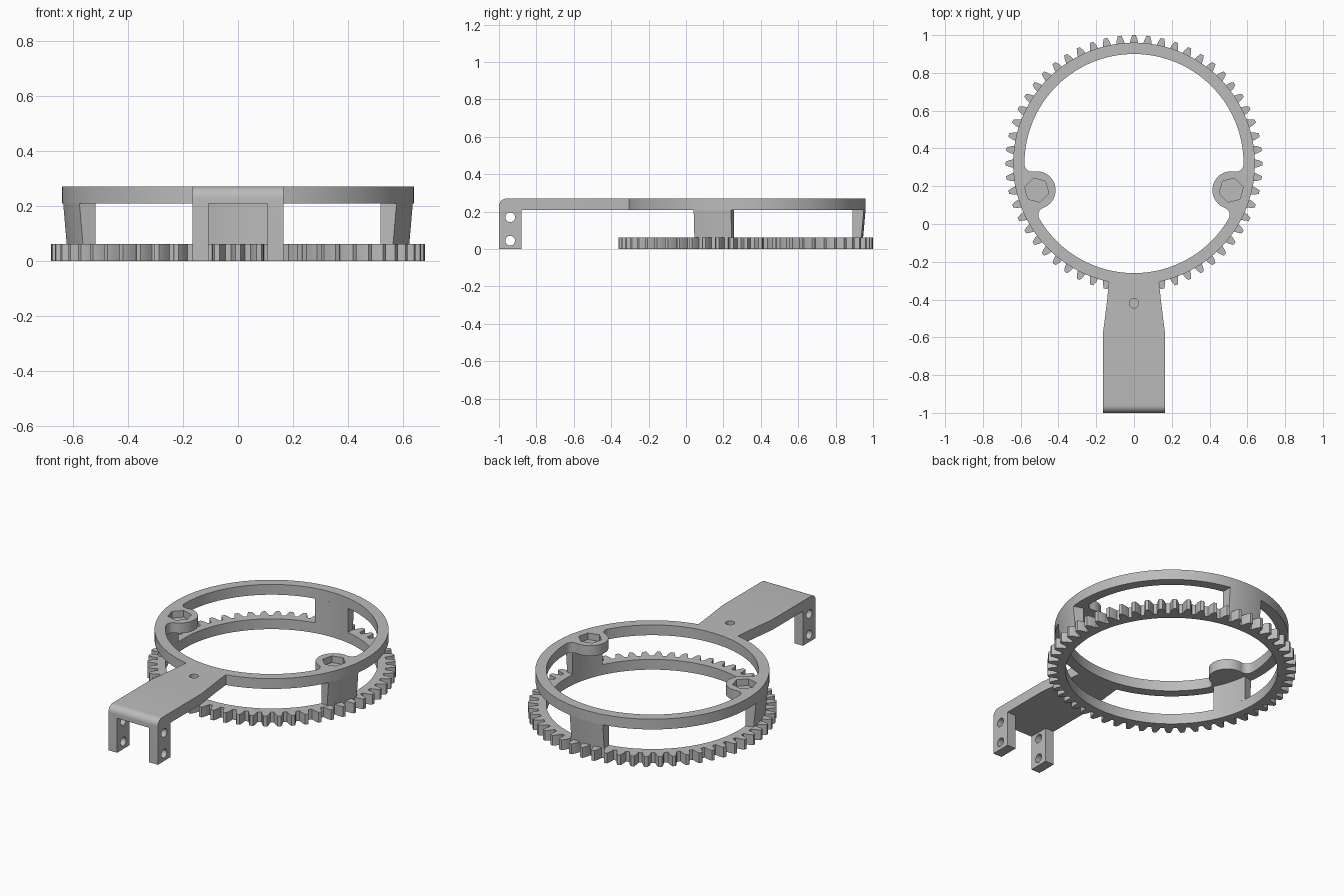
import bpy, bmesh, math
from mathutils import Vector

old = bpy.data.objects.get("Cube")
if old:
    bpy.data.objects.remove(old, do_unlink=True)

# Shared sizes
CY = 0.32                      # ring centre along y
R_IN, R_OUT, R_ROOT, R_TIP = 0.58, 0.64, 0.627, 0.68
GEAR_TOP, PLATE_LOW, PLATE_TOP = 0.062, 0.208, 0.27
TEETH = 56
BOSS_R, BOSS_DIST, BOSS_TILT = 0.1, 0.534, math.radians(-15.3)

grey = bpy.data.materials.new("plain_grey")
grey.use_nodes = True
grey.diffuse_color = (0.5, 0.5, 0.5, 1)
grey.node_tree.nodes["Principled BSDF"].inputs["Base Color"].default_value = (0.5, 0.5, 0.5, 1)


def polar(r, a, cx=0.0, cy=0.0):
    return Vector((cx + r * math.cos(a), cy + r * math.sin(a)))


def finish(name, bm):
    bmesh.ops.recalc_face_normals(bm, faces=bm.faces)
    mesh = bpy.data.meshes.new(name)
    bm.to_mesh(mesh)
    bm.free()
    mesh.materials.append(grey)
    obj = bpy.data.objects.new(name, mesh)
    bpy.context.collection.objects.link(obj)
    return obj


def prism(name, points, low, high, axis="z"):
    """Extrude a flat outline along z, or a (y, z) outline along x."""
    bm = bmesh.new()
    place = (lambda p, h: (p[0], p[1], h)) if axis == "z" else (lambda p, h: (h, p[0], p[1]))
    face = bm.faces.new([bm.verts.new(place(p, low)) for p in points])
    new = bmesh.ops.extrude_face_region(bm, geom=[face])["geom"]
    shift = Vector(place((0, 0), high - low))
    bmesh.ops.translate(bm, vec=shift, verts=[v for v in new if isinstance(v, bmesh.types.BMVert)])
    return finish(name, bm)


def disc(radius, centre, sides, turn=0.0):
    return [polar(radius, turn + math.tau * i / sides, *centre) for i in range(sides)]


def hoop(name, outer, inner, low, high):
    """Solid between two matching closed outlines."""
    bm = bmesh.new()
    loops = [[bm.verts.new((p[0], p[1], z)) for p in pts]
             for pts, z in ((outer, low), (outer, high), (inner, high), (inner, low))]
    n = len(outer)
    for a, b in zip(loops, loops[1:] + loops[:1]):
        for i in range(n):
            j = (i + 1) % n
            bm.faces.new((a[i], a[j], b[j], b[i]))
    return finish(name, bm)


def combine(obj, other, operation):
    mod = obj.modifiers.new("combine", "BOOLEAN")
    mod.operation, mod.solver, mod.object = operation, "EXACT", other
    bpy.context.view_layer.objects.active = obj
    bpy.ops.object.modifier_apply(modifier=mod.name)
    bpy.data.objects.remove(other, do_unlink=True)


# Toothed ring at the bottom
flank = [(R_ROOT, 0.025), (0.642, 0.0215), (0.657, 0.0184), (0.67, 0.0135), (R_TIP, 0.009)]
tooth = [(r, -w / r) for r, w in flank] + [(r, w / r) for r, w in reversed(flank)]
outer, inner = [], []
for k in range(TEETH):
    for r, a in tooth:
        angle = a + math.tau * k / TEETH
        outer.append(polar(r, angle, 0, CY))
        inner.append(polar(R_IN, angle, 0, CY))
gear = hoop("toothed_ring", outer, inner, 0, GEAR_TOP)

# Upper ring
SIDES = 144
upper = hoop("upper_frame", disc(R_OUT, (0, CY), SIDES), disc(R_IN, (0, CY), SIDES),
             PLATE_LOW, PLATE_TOP)

# Handle: rounded side profile with a gap that leaves two legs
EDGE = 0.04
corner = [polar(EDGE, math.pi - math.pi / 2 * i / 8, -1 + EDGE, PLATE_TOP - EDGE) for i in range(9)]
profile = [(-1, 0)] + corner + [(-0.585, PLATE_TOP), (-0.585, PLATE_LOW), (-0.88, PLATE_LOW), (-0.88, 0)]
handle = prism("handle", profile, -0.165, 0.165, "x")
gap = prism("gap", [(-1.1, -0.1), (-0.8, -0.1), (-0.8, PLATE_LOW), (-1.1, PLATE_LOW)], -0.107, 0.107, "x")
combine(handle, gap, "DIFFERENCE")
for z in (0.045, 0.17):
    combine(handle, prism("leg_hole", disc(0.026, (-0.94, z), 24), -0.3, 0.3, "x"), "DIFFERENCE")

# Neck narrowing from the handle to the ring
side = [(0.165, -0.585), (0.153, -0.49), (0.142, -0.4), (0.134, -0.32), (0.132, -0.285)]
neck = prism("neck", side + [(-x, y) for x, y in reversed(side)], PLATE_LOW, PLATE_TOP)
combine(upper, neck, "UNION")
combine(upper, handle, "UNION")
combine(upper, prism("neck_hole", disc(0.025, (0, -0.42), 24), PLATE_TOP - 0.03, 0.4), "DIFFERENCE")

# Screw bosses blended into the ring, each with a hexagonal recess
FILLET = 0.04
near, far = R_IN - FILLET, BOSS_R + FILLET
spread = math.acos((BOSS_DIST ** 2 + near ** 2 - far ** 2) / (2 * BOSS_DIST * near))
for tilt in (BOSS_TILT, math.pi - BOSS_TILT):
    centre = polar(BOSS_DIST, tilt, 0, CY)
    combine(upper, prism("boss", disc(BOSS_R, centre, 48, tilt), PLATE_LOW, PLATE_TOP), "UNION")
    for sign in (-1, 1):
        hub = polar(near, tilt + sign * spread, 0, CY)
        to_boss = centre - hub
        start = math.atan2(to_boss.y, to_boss.x)
        sweep = (tilt + sign * spread - start + math.pi) % math.tau - math.pi
        arc = [polar(FILLET, start + sweep * i / 8, *hub) for i in range(9)]
        web = arc + [polar(R_IN + 0.03, tilt + sign * spread, 0, CY),
                     polar(R_IN + 0.03, tilt, 0, CY), centre]
        combine(upper, prism("web", web, PLATE_LOW, PLATE_TOP), "UNION")
for tilt in (BOSS_TILT, math.pi - BOSS_TILT):
    centre = polar(BOSS_DIST, tilt, 0, CY)
    recess = prism("recess", disc(0.066, centre, 6, tilt + math.pi / 6), PLATE_TOP - 0.04, 0.4)
    combine(upper, recess, "DIFFERENCE")


# Curved posts joining both rings, leaning slightly outwards
def post(name, angle, half):
    bm = bmesh.new()
    out, across = polar(1, angle), polar(1, angle + math.pi / 2)
    steps = [half * (i / 6 - 1) for i in range(13)]

    def row(radius, z):
        pts = [out * math.sqrt(radius ** 2 - t * t) + across * t for t in steps]
        return [bm.verts.new((p.x, p.y + CY, z)) for p in pts]

    rows = [row(R_ROOT, GEAR_TOP), row(R_OUT, PLATE_LOW), row(R_IN, PLATE_LOW), row(R_IN, GEAR_TOP)]
    for a, b in zip(rows, rows[1:] + rows[:1]):
        for i in range(12):
            bm.faces.new((a[i], a[i + 1], b[i + 1], b[i]))
    for end in (0, -1):
        bm.faces.new([r[end] for r in rows])
    return finish(name, bm)


lean = math.radians(-16.5)
parts = [gear, upper, post("left_post", lean, 0.104), post("right_post", math.pi - lean, 0.104),
         post("back_post", math.pi / 2, 0.11)]

# Smooth curves, sharp edges
bpy.ops.object.select_all(action="DESELECT")
for part in parts:
    part.select_set(True)
bpy.context.view_layer.objects.active = upper
bpy.ops.object.shade_smooth_by_angle(angle=math.radians(25))
